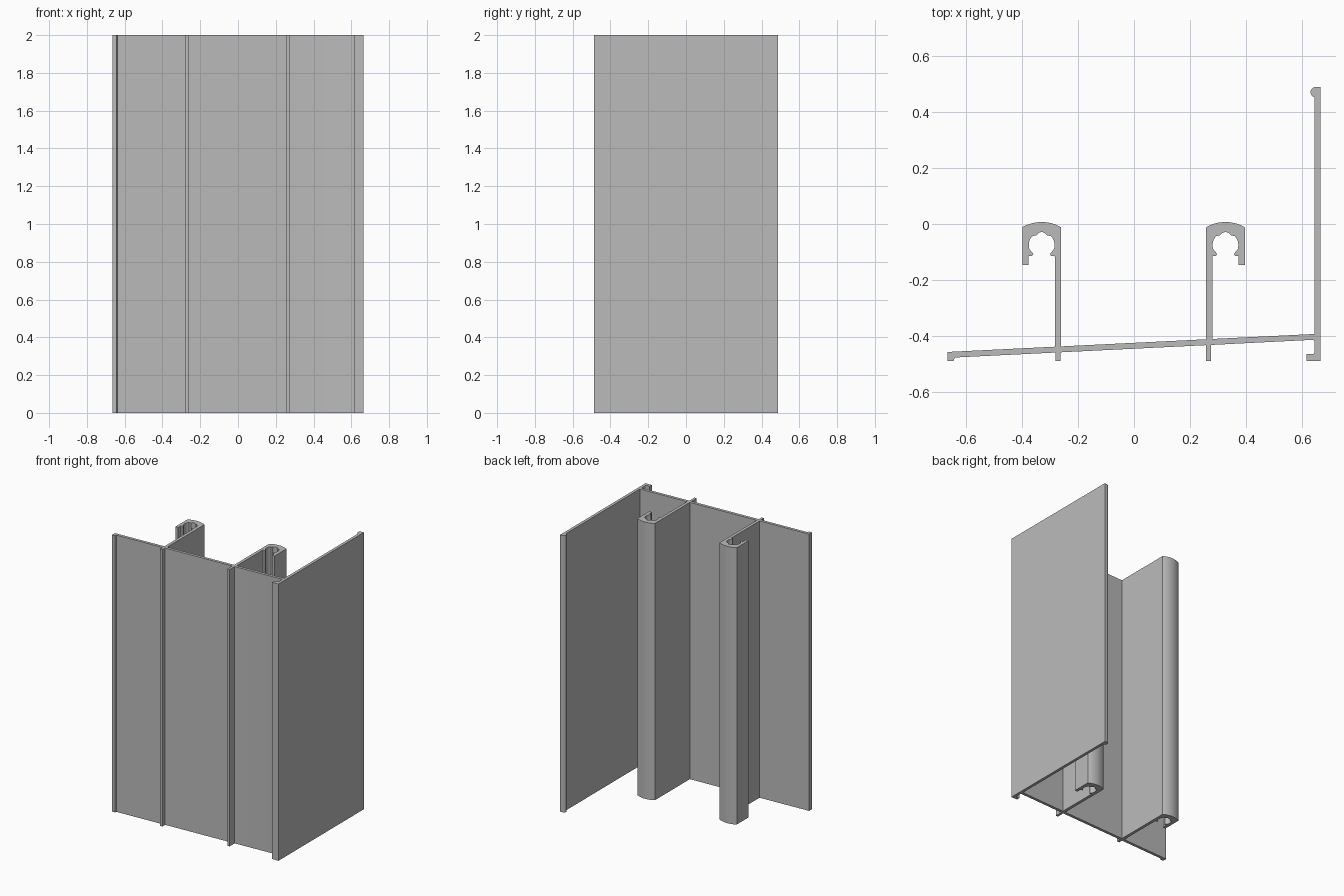
import bpy
import bmesh
from math import sin, cos, pi, radians

HEIGHT = 2.0
EDGE = 0.665      # half width of the section
DEPTH = 0.488     # half depth of the section
THICK = 0.021     # sheet thickness

cube = bpy.data.objects.get("Cube")
if cube:
    bpy.data.objects.remove(cube, do_unlink=True)


def arc(cx, cy, r, start, end, steps):
    """Points on an arc, angles in degrees."""
    angles = [radians(start + (end - start) * i / steps) for i in range(steps + 1)]
    return [(cx + r * cos(a), cy + r * sin(a)) for a in angles]


def web_back(x):
    return -0.456 + (x + EDGE) * 0.049


def web_front(x):
    return web_back(x) - THICK


def clip_leg(cx, side):
    """Leg with a clip channel on top; the leg stands on the given side."""
    half, inner = 0.069, 0.047
    # Right half of the channel: barb, round pocket and stepped crown
    pocket = [(inner, -0.115), (0.033, -0.113), (0.030, -0.106), (0.042, -0.092)]
    pocket += arc(0, -0.075, 0.046, -15, 45, 6)
    pocket += [(0.028, -0.042), (0.020, -0.041)] + arc(0, -0.049, 0.02, 35, 90, 5)
    mirrored = [(-x, y) for x, y in reversed(pocket[:-1])]
    crown = arc(0, -0.131, 0.138, 118, 62, 12)
    pts = [(inner, None)] + pocket + mirrored
    pts += [(-inner, -0.146), (-half, -0.146), (-half, -0.012)]
    pts += crown + [(half, -0.012), (half, None)]
    out = [(cx + side * x, web_back(cx + side * x) if y is None else y) for x, y in pts]
    return out if side > 0 else out[::-1]


def foot(x0, x1):
    """Short rib below the web, walked from right to left."""
    return [(x1, web_front(x1)), (x1, -DEPTH), (x0, -DEPTH), (x0, web_front(x0))]


# Section outline: back of the web with both clip legs
outline = [(-EDGE, web_back(-EDGE))]
outline += clip_leg(-0.329, 1) + clip_leg(0.326, -1)

# Side wall with a bead at its free edge
wall = EDGE - THICK
outline += [(wall, web_back(wall))]
outline += arc(wall + 0.003, 0.470, 0.018, 260, 90, 14)
outline += [(EDGE, DEPTH), (EDGE, -DEPTH)]

# Hooked lip at the foot of the wall
outline += [(0.615, -DEPTH), (0.615, -0.464)]
outline += arc(wall - 0.009, -0.455, 0.009, -90, 0, 5)
outline += arc(wall - 0.009, web_front(wall) - 0.009, 0.009, 0, 90, 5)

# Front of the web with ribs and the end lip
outline += foot(0.257, 0.275) + foot(-0.280, -0.262)
outline += [(-0.638, web_front(-0.638)), (-0.643, -DEPTH), (-EDGE, -DEPTH)]

# Extrude the section to full height
bm = bmesh.new()
base = bm.faces.new([bm.verts.new((x, y, 0)) for x, y in outline])
geom = bmesh.ops.extrude_face_region(bm, geom=[base], use_keep_orig=True)["geom"]
top = [v for v in geom if isinstance(v, bmesh.types.BMVert)]
bmesh.ops.translate(bm, verts=top, vec=(0, 0, HEIGHT))
bmesh.ops.recalc_face_normals(bm, faces=bm.faces)
caps = [f for f in bm.faces if len(f.verts) > 4]
bmesh.ops.triangulate(bm, faces=caps)
mesh = bpy.data.meshes.new("frame_section")
bm.to_mesh(mesh)
bm.free()

# Plain grey metal
grey = bpy.data.materials.new("plain_grey")
grey.use_nodes = True
colour = (0.5, 0.5, 0.5, 1)
grey.diffuse_color = colour
grey.node_tree.nodes["Principled BSDF"].inputs["Base Color"].default_value = colour
mesh.materials.append(grey)

frame = bpy.data.objects.new("frame_section", mesh)
bpy.context.collection.objects.link(frame)
bpy.ops.object.select_all(action='DESELECT')
frame.select_set(True)
bpy.context.view_layer.objects.active = frame
bpy.ops.object.shade_smooth_by_angle(angle=radians(30))
